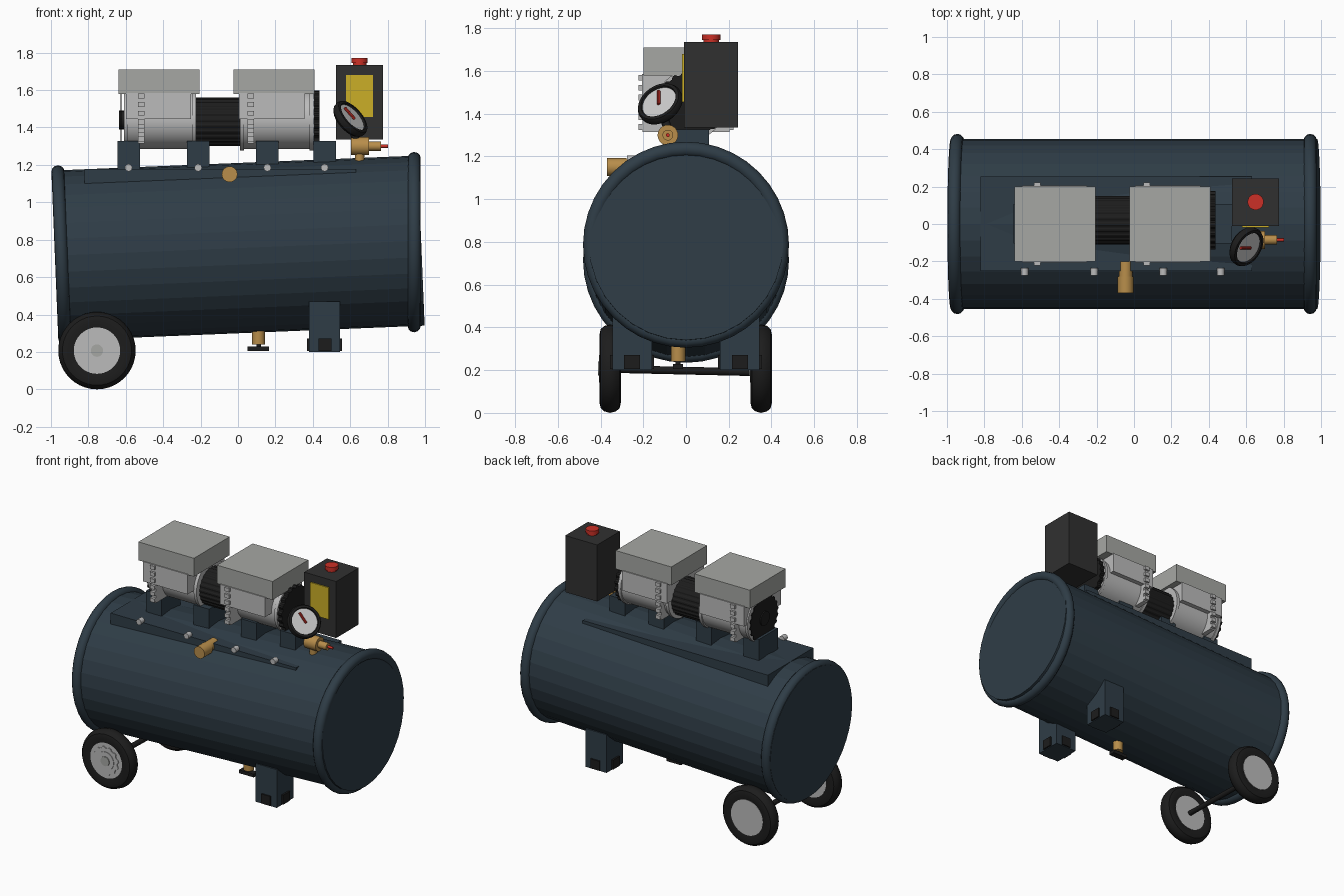
import bpy, bmesh, math
from mathutils import Vector, Matrix

if "Cube" in bpy.data.objects:
    bpy.data.objects.remove(bpy.data.objects["Cube"])

def mat(name, c):
    m = bpy.data.materials.new(name)
    m.diffuse_color = (*c, 1)
    m.use_nodes = True
    m.node_tree.nodes["Principled BSDF"].inputs["Base Color"].default_value = m.diffuse_color
    return m

NAVY = mat("navy", (.028, .046, .062))
BLACK = mat("black", (.012, .012, .012))
DARK = mat("charcoal", (.03, .03, .03))
GREY = mat("light_grey", (.5, .5, .5))
HEAD = mat("head_grey", (.38, .39, .37))
BRASS = mat("brass", (.48, .27, .07))
RED = mat("red", (.6, .03, .02))
YELLOW = mat("yellow", (.6, .43, .02))
WHITE = mat("white", (.75, .75, .72))

def finish(name, bm, m, smooth=False):
    bmesh.ops.recalc_face_normals(bm, faces=bm.faces)
    me = bpy.data.meshes.new(name)
    bm.to_mesh(me)
    bm.free()
    ob = bpy.data.objects.new(name, me)
    bpy.context.collection.objects.link(ob)
    me.materials.append(m)
    if smooth:
        bpy.ops.object.select_all(action='DESELECT')
        ob.select_set(True)
        bpy.context.view_layer.objects.active = ob
        bpy.ops.object.shade_smooth_by_angle(angle=math.radians(35))
    return ob

def box(name, x, y, z, m, bevel=0):
    bm = bmesh.new()
    bmesh.ops.create_cube(bm, size=1)
    for v in bm.verts:
        v.co = [(a + b) / 2 + c * (b - a) for (a, b), c in zip((x, y, z), v.co)]
    if bevel:
        bmesh.ops.bevel(bm, geom=bm.edges[:], offset=bevel, segments=2, affect='EDGES')
    return finish(name, bm, m)

def rod(name, a, b, r, m, n=24, smooth=True, teeth=0):
    """Cylinder from a to b; teeth cuts every other rim pair inwards."""
    a, b = Vector(a), Vector(b)
    d = b - a
    bm = bmesh.new()
    rot = d.to_track_quat('Z', 'Y').to_matrix().to_4x4()
    bmesh.ops.create_cone(bm, cap_ends=True, segments=n, radius1=r, radius2=r, depth=d.length)
    if teeth:
        for v in bm.verts:
            i = round(math.atan2(v.co.y, v.co.x) / (2 * math.pi / n)) % n
            if i % 4 < 2:
                v.co.x *= 1 - teeth
                v.co.y *= 1 - teeth
    bm.transform(Matrix.Translation((a + b) / 2) @ rot)
    return finish(name, bm, m, smooth and not teeth)

def lathe(name, prof, origin, axis, m, n=40):
    """Spin a closed (radius, offset) outline about an axis."""
    bm = bmesh.new()
    rings = []
    for i in range(n):
        t = 2 * math.pi * i / n
        rings.append([bm.verts.new((r * math.cos(t), r * math.sin(t), h)) for r, h in prof])
    for i in range(n):
        p, q = rings[i], rings[(i + 1) % n]
        for j in range(len(prof)):
            k = (j + 1) % len(prof)
            bm.faces.new((p[j], q[j], q[k], p[k]))
    rot = Vector(axis).to_track_quat('Z', 'Y').to_matrix().to_4x4()
    bm.transform(Matrix.Translation(origin) @ rot)
    return finish(name, bm, m, True)

def circle(R, r, n=12):
    return [(R + r * math.cos(2 * math.pi * i / n), r * math.sin(2 * math.pi * i / n)) for i in range(n)]

# Tilted tank with end rims
tilt = math.radians(2.35)
ax = Vector((math.cos(tilt), 0, math.sin(tilt)))
mid = Vector((0, 0, .755))
rod("tank", mid - ax * .98, mid + ax * .98, .455, NAVY, 32, smooth=False)
lathe("left_rim", circle(.447, .035), mid - ax * .945, ax, NAVY)
lathe("right_rim", circle(.447, .035), (.942, 0, .787), (1, 0, 0), NAVY)

# Wheels and axle
tyre = [(.115, -.04), (.16, -.05), (.185, -.044), (.2, -.027), (.207, 0),
        (.2, .027), (.185, .044), (.16, .05), (.115, .04)]
for side, y in (("front", -.355), ("back", .352)):
    lathe(side + "_tyre", tyre, (-.754, y, .207), (0, 1, 0), BLACK)
    def disc(name, r, d0, d1, m, **k):
        rod(side + name, (-.754, y + d0, .207), (-.754, y + d1, .207), r, m, **k)
    disc("_hub", .125, -.042, .044, GREY, n=32)
    disc("_hub_star", .1, -.048, -.04, GREY, n=48, teeth=.1)
    disc("_hub_ring", .065, -.052, -.04, GREY, n=24)
    disc("_hub_cap", .033, -.058, -.04, HEAD, n=20)
rod("axle", (-.754, -.33, .205), (-.754, .33, .19), .018, BLACK, 12)

# Feet with rubber pads
for side, s in (("front", -1), ("back", 1)):
    ys = sorted((s * .16, s * .345))
    yp = sorted((s * .215, s * .29))
    box(side + "_foot", (.38, .545), ys, (.2, .47), NAVY)
    box(side + "_foot_pad_long", (.368, .557), yp, (.205, .272), BLACK)
    yq = sorted((s * .15, s * .355))
    box(side + "_foot_pad_cross", (.43, .5), yq, (.205, .272), BLACK)

# Drain valve
rod("drain_fitting", (.11, -.037, .33), (.11, -.037, .24), .034, BRASS)
rod("drain_stem", (.11, -.037, .25), (.11, -.037, .215), .012, BLACK, 12)
box("drain_handle", (.05, .165), (-.06, -.015), (.205, .228), BLACK)

# Saddle plate, brackets and bolts
box("saddle_plate", (-.82, .63), (-.252, .255), (1.08, 1.178), NAVY)
for i, x in enumerate((-.585, -.213, .157, .463)):
    box(f"bracket_{i}", (x - .06, x + .06), (-.105, .107), (1.15, 1.327), NAVY)
    rod(f"bolt_{i}", (x, -.235, 1.185), (x, -.275, 1.185), .02, GREY, 12)

# Motor and two pump units
CY, CZ = .02, 1.44
rod("motor", (-.3, CY, CZ - .01), (.1, CY, CZ - .01), .13, BLACK, 96, teeth=.035)
for i, (x0, fan, flange) in enumerate(((-.64, -.615, -.535), (-.025, .41, .05))):
    b0, b1 = ((-.61, -.225), (.01, .405))[i]
    rod(f"pump_body_{i}", (b0, CY, CZ), (b1, CY, CZ), .155, GREY, 40)
    for j, e in enumerate((b0, b1 - .022)):
        lathe(f"pump_collar_{i}_{j}", [(.13, 0), (.163, 0), (.163, .022), (.13, .022)],
              (e, CY, CZ), (1, 0, 0), GREY)
    box(f"pump_head_{i}", (x0, x0 + .435), (-.2, .2), (1.58, 1.71), HEAD)
    p0 = (-.6, .005)[i]
    box(f"cylinder_block_{i}", (p0, p0 + .35), (-.207, .207), (1.445, 1.585), GREY)
    box(f"flange_{i}", (flange, flange + .035), (-.203, .203), (1.315, 1.585), GREY)
    for k in range(6):
        z = 1.325 + k * .046
        box(f"flange_tab_{i}_{k}", (flange, flange + .035), (-.222, .222), (z, z + .026), GREY)
    d = (-.012, .022)[i]
    rod(f"fan_{i}", (fan - .012, CY, CZ), (fan + d + .005, CY, CZ), .158, BLACK, 80, teeth=.07)
    rod(f"fan_hub_{i}", (fan - .02, CY, CZ), (fan + .02, CY, CZ), .05, BLACK, 20)

# Control box
box("control_box", (.525, .775), (-.01, .243), (1.335, 1.735), DARK)
box("control_panel", (.578, .722), (-.018, 0), (1.455, 1.68), YELLOW)
rod("button_neck", (.65, .118, 1.73), (.65, .118, 1.75), .036, RED)
rod("button", (.65, .118, 1.745), (.65, .118, 1.772), .043, RED)

# Tilted pressure gauge
n = Vector((.68, -.42, .6)).normalized()
g = Vector((.60, -.12, 1.445))
lathe("gauge_case", [(.0001, -.028), (.095, -.028), (.11, -.012), (.112, .008),
                     (.105, .022), (.09, .024), (.085, .01), (.0001, .01)], g, n, BLACK)
rod("gauge_dial", g, g + n * .014, .087, WHITE, 32)
up = Vector((-n.z, 0, n.x)).normalized()
rod("gauge_needle", g + n * .02 - up * .015, g + n * .02 + up * .065, .008, RED, 8)
rod("gauge_stem", g - n * .02, (.64, -.085, 1.32), .02, BLACK, 12)

# Regulator outlet
rod("regulator_body", (.605, -.085, 1.3), (.70, -.085, 1.3), .048, BRASS)
rod("regulator_nozzle", (.70, -.085, 1.3), (.765, -.085, 1.3), .025, BRASS)
rod("regulator_tip", (.76, -.085, 1.3), (.803, -.085, 1.3), .009, RED, 12)
rod("regulator_post", (.65, -.085, 1.2), (.65, -.085, 1.3), .025, BRASS)

# Brass outlet on the tank front
rod("outlet_cap", (-.045, -.28, 1.15), (-.045, -.37, 1.15), .042, BRASS)
rod("outlet_pipe", (-.045, -.2, 1.155), (-.045, -.285, 1.155), .036, BRASS)
